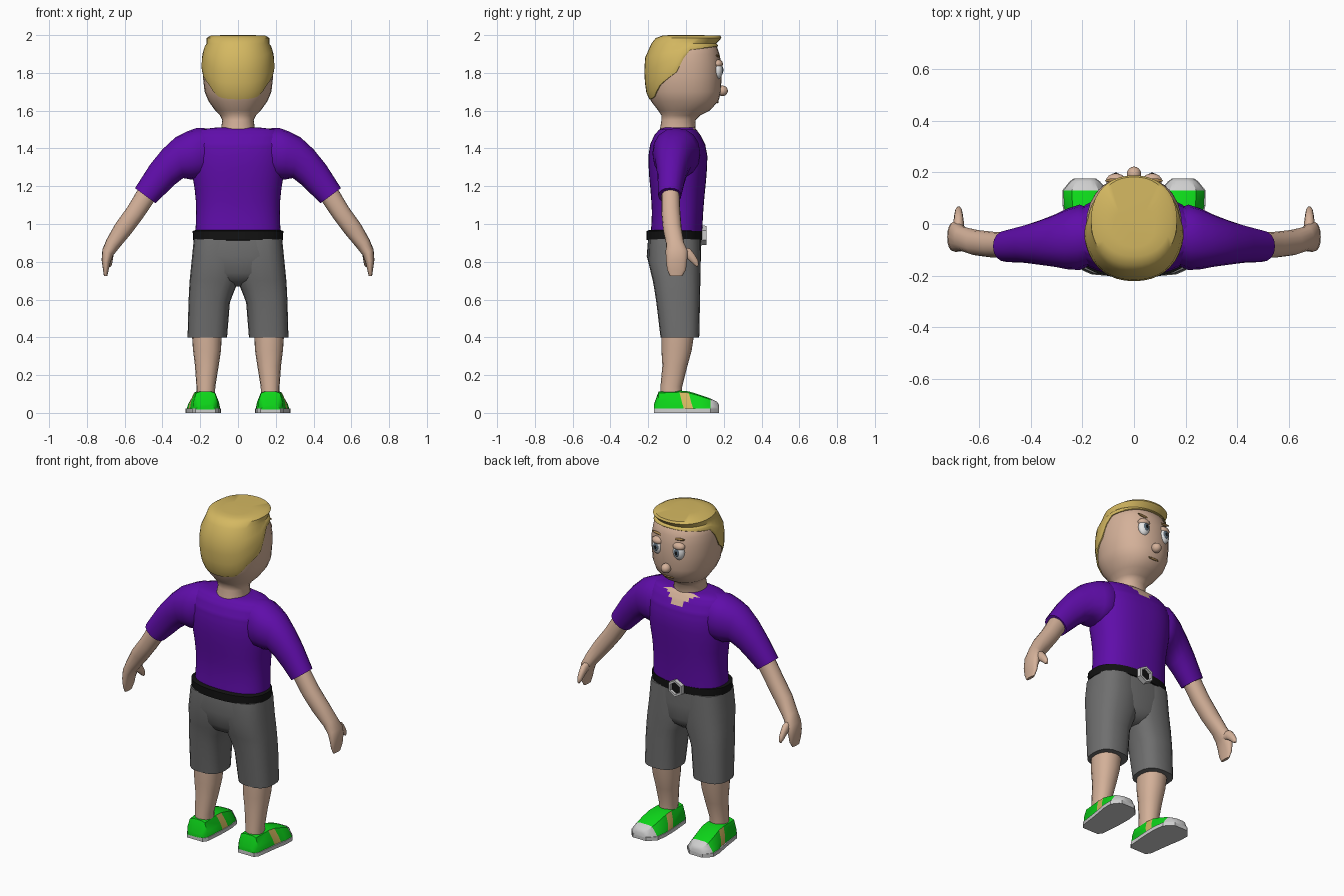
import bpy, bmesh, math
from mathutils import Vector

if "Cube" in bpy.data.objects:
    bpy.data.objects.remove(bpy.data.objects["Cube"])


def mat(name, r, g, b):
    m = bpy.data.materials.new(name)
    m.diffuse_color = (r, g, b, 1)
    m.use_nodes = True
    m.node_tree.nodes["Principled BSDF"].inputs["Base Color"].default_value = m.diffuse_color
    return m


SKIN = mat("skin", .66, .44, .32)
HAIR = mat("blond", .66, .48, .12)
PURPLE = mat("purple", .115, .004, .40)
GREY = mat("shorts_grey", .16, .16, .16)
BLACK = mat("black", .006, .006, .006)
GREEN = mat("green", .004, .68, .01)
SILVER = mat("light_grey", .62, .62, .62)
WHITE = mat("eye_white", .85, .85, .85)
SLATE = mat("iris_slate", .10, .14, .18)
BROWN = mat("brow_brown", .36, .21, .07)


def finish(name, bm, mats, rule=None, angle=40):
    bmesh.ops.recalc_face_normals(bm, faces=bm.faces[:])
    if rule:
        for f in bm.faces:
            f.material_index = rule(f.calc_center_median(), f.normal)
    me = bpy.data.meshes.new(name)
    bm.to_mesh(me)
    bm.free()
    ob = bpy.data.objects.new(name, me)
    bpy.context.collection.objects.link(ob)
    for m in mats:
        me.materials.append(m)
    bpy.ops.object.select_all(action='DESELECT')
    ob.select_set(True)
    bpy.context.view_layer.objects.active = ob
    bpy.ops.object.shade_smooth_by_angle(angle=math.radians(angle))
    return ob


def loft(name, rings, mats, rule=None, angle=40, closed=False):
    """Skin a list of equal point rings; cap the ends unless closed."""
    bm = bmesh.new()
    vs = [[bm.verts.new(p) for p in r] for r in rings]
    n = len(vs[0])
    pairs = list(zip(vs, vs[1:])) + ([(vs[-1], vs[0])] if closed else [])
    for a, b in pairs:
        for i in range(n):
            j = (i + 1) % n
            bm.faces.new((a[i], a[j], b[j], b[i]))
    if not closed:
        bm.faces.new(vs[0])
        bm.faces.new(vs[-1])
    return finish(name, bm, mats, rule, angle)


def oval(c, u, v, n=20, p=2.2):
    c, u, v = Vector(c), Vector(u), Vector(v)
    out = []
    for i in range(n):
        a = math.tau * i / n
        ca, sa = math.cos(a), math.sin(a)
        out.append(c + u * math.copysign(abs(ca) ** (2 / p), ca)
                   + v * math.copysign(abs(sa) ** (2 / p), sa))
    return out


def level(z, x0, x1, y0, y1, n=20, p=2.2):
    return oval(((x0 + x1) / 2, (y0 + y1) / 2, z), ((x1 - x0) / 2, 0, 0), (0, (y1 - y0) / 2, 0), n, p)


def limb(s, top, bot, y0, y1, n=16):
    """Arm section from its upper/outer and lower/inner points in x-z."""
    t, b = Vector((s * top[0], 0, top[1])), Vector((s * bot[0], 0, bot[1]))
    return oval((t + b) / 2 + Vector((0, (y0 + y1) / 2, 0)), (t - b) / 2, (0, (y1 - y0) / 2, 0), n)


def lerp(table, k):
    """Interpolate rows of a table keyed by ascending first column."""
    if k <= table[0][0]:
        return table[0][1:]
    for a, b in zip(table, table[1:]):
        if k <= b[0]:
            t = (k - a[0]) / (b[0] - a[0])
            return [p + (q - p) * t for p, q in zip(a[1:], b[1:])]
    return table[-1][1:]


def ball(name, c, r, m, tilt=0):
    bm = bmesh.new()
    bmesh.ops.create_uvsphere(bm, u_segments=16, v_segments=10, radius=1)
    for v in bm.verts:
        x, y, z = v.co.x * r[0], v.co.y * r[1], v.co.z * r[2]
        v.co = (c[0] + x, c[1] + y, c[2] + z + x * tilt)
    return finish(name, bm, [m])


# Head and neck: z, half width, back, front
HEAD = [(1.49, .092, -.14, .05), (1.55, .083, -.13, .05), (1.575, .095, -.13, .075),
        (1.6, .12, -.147, .125), (1.65, .156, -.185, .172), (1.7, .177, -.203, .185),
        (1.78, .186, -.212, .188), (1.85, .186, -.212, .187), (1.9, .18, -.205, .177),
        (1.95, .166, -.185, .16), (1.975, .13, -.14, .12)]
loft("head", [level(z, -h, h, a, b, 28) for z, h, a, b in HEAD], [SKIN], angle=60)


def face_y(x, z):
    h, a, b = lerp(HEAD, z)
    return (a + b) / 2 + (b - a) / 2 * (1 - abs(x / h) ** 2.2) ** (1 / 2.2)


# Hair: shell whose lower edge follows a hairline, then a flat overhanging top
HAIRLINE = [(-1, 1.66), (-.83, 1.67), (-.58, 1.74), (-.12, 1.81), (.08, 1.92), (1, 1.94)]
N = 40


def hair_ring(t, scale):
    pts = []
    for i in range(N):
        zb = lerp(HAIRLINE, math.sin(math.tau * i / N))[0]
        z = zb + (1.955 - zb) * t
        h, a, b = lerp(HEAD, z)
        c, d = (a + b) / 2, (b - a) / 2 * scale
        pts.append(level(z, -h * scale, h * scale, c - d, c + d, N)[i])
    return pts


rings = [hair_ring(.3, .95), hair_ring(0, .97), hair_ring(0, 1.03)]
rings += [hair_ring(t, 1.045) for t in (.12, .3, .5, .75, 1)]
rings += [level(1.985, -.166, .166, -.16, .188, N), level(1.997, -.145, .145, -.125, .182, N),
          level(2.0, -.08, .08, -.09, .07, N)]
loft("hair", rings, [HAIR], angle=45)

# Face details
ball("nose", (0, .192, 1.705), (.028, .03, .028), SKIN)
ball("mouth", (0, face_y(0, 1.645), 1.645), (.038, .006, .006), BROWN)
for s, side in ((-1, "left"), (1, "right")):
    x = .07 * s
    y = face_y(x, 1.815) - .008
    ball(side + "_eye", (x, y, 1.815), (.036, .026, .048), WHITE)
    ball(side + "_iris", (x, y + .019, 1.815), (.019, .009, .026), SLATE)
    ball(side + "_pupil", (x, y + .024, 1.815), (.009, .006, .013), BLACK)
    ball(side + "_eyelid", (x, y - .001, 1.848), (.038, .028, .024), SKIN)
    ball(side + "_brow", (x, face_y(x, 1.89), 1.89), (.042, .009, .007), BROWN, .12 * s)

# Shirt body, with the open V collar in skin colour
TORSO = [(.94, .226, -.187, .085), (1.05, .221, -.18, .09), (1.15, .224, -.185, .098),
         (1.25, .24, -.195, .108), (1.35, .25, -.2, .115), (1.42, .25, -.19, .102),
         (1.47, .24, -.168, .077), (1.5, .215, -.142, .055), (1.51, .12, -.12, .045)]
zs = [.94, 1.0, 1.06, 1.12, 1.18, 1.24, 1.3, 1.36, 1.39] + [1.41 + .01 * i for i in range(11)]
rings = []
for z in zs:
    h, a, b = lerp(TORSO, z)
    rings.append(level(z, -h, h, a, b, 56, 2.4))
loft("shirt", rings, [PURPLE, SKIN],
     lambda c, n: int(c.y > 0 and abs(c.x) < .1 and c.z > 1.42 + .85 * abs(c.x)), 60)

# Sleeves, forearms with hands, thumbs
SLEEVE = [((.1, 1.505), (.1, 1.28), -.13, .03), ((.22, 1.508), (.2, 1.24), -.178, .075),
          ((.27, 1.49), (.245, 1.235), -.175, .06), ((.33, 1.46), (.29, 1.243), -.165, .035),
          ((.40, 1.395), (.34, 1.205), -.157, .012), ((.465, 1.315), (.38, 1.165), -.15, -.005),
          ((.545, 1.19), (.437, 1.11), -.147, -.025)]
ARM = [((.52, 1.2), (.43, 1.14), -.13, -.035), ((.585, 1.09), (.505, 1.03), -.13, -.03),
       ((.65, 1.0), (.565, .95), -.122, -.023), ((.695, .92), (.632, .87), -.105, -.01),
       ((.718, .865), (.66, .835), -.108, .012), ((.722, .81), (.675, .795), -.105, .005),
       ((.715, .76), (.685, .755), -.1, 0), ((.71, .725), (.692, .725), -.085, -.02)]
THUMB = [(-.03, .855, .026), (.01, .845, .025), (.035, .82, .021), (.055, .795, .016), (.064, .78, .008)]
for s, side in ((-1, "left"), (1, "right")):
    loft(side + "_sleeve", [limb(s, *r) for r in SLEEVE], [PURPLE], angle=60)
    loft(side + "_arm", [limb(s, *r) for r in ARM], [SKIN], angle=60)
    loft(side + "_thumb", [oval((s * .678, y, z), (r * .8, 0, 0), (0, r * .5, r), 10)
                           for y, z, r in THUMB], [SKIN], angle=60)

# Belt and hexagonal buckle
loft("belt", [level(z, -h, h, -.205 - d, .083 + d, 32, 2.4) for z, h, d in
              ((.912, .225, -.01), (.916, .238, .004), (.962, .24, .004), (.968, .225, -.01))], [BLACK])


def hexagon(r, y):
    return [(r * math.sin(math.tau * i / 6), y, .94 + r * math.cos(math.tau * i / 6)) for i in range(6)]


loft("buckle", [hexagon(.053, .08), hexagon(.05, .108), hexagon(.036, .108), hexagon(.034, .08)],
     [SILVER], angle=20, closed=True)
loft("buckle_centre", [hexagon(.036, .078), hexagon(.036, .092)], [BLACK], angle=20)

# Shorts: hips plus two legs
loft("shorts_hips", [level(z, -h, h, a, b, 32, 2.5) for z, h, a, b in
                     ((.67, .03, -.10, .02), (.70, .13, -.162, .058), (.74, .22, -.185, .074),
                      (.83, .24, -.208, .08), (.93, .232, -.2, .08))], [GREY], angle=60)
SHORT = [(.4, .058, .267, -.135, .07), (.585, .043, .262, -.157, .074), (.65, .018, .259, -.167, .075),
         (.7, -.005, .256, -.176, .076), (.8, -.03, .246, -.2, .078), (.92, -.03, .234, -.195, .076)]
# Bare legs
LEG = [(.09, .122, .22, -.135, -.02), (.14, .12, .22, -.135, -.02), (.25, .102, .228, -.125, .008),
       (.33, .09, .238, -.13, .03), (.43, .085, .245, -.13, .045)]
# Shoes: y, centre x, bottom half width, top half width, height
SHOE = [(-.17, .172, .05, .035, .045), (-.145, .172, .068, .05, .113), (-.035, .175, .08, .053, .118),
        (.015, .178, .085, .055, .114), (.07, .183, .09, .055, .097), (.13, .188, .086, .052, .076),
        (.165, .19, .055, .036, .058), (.176, .19, .04, .025, .04)]


def shoe_section(s, y, cx, wb, wt, h):
    k = .025 if -.1 < y < .05 else 0
    half = [(wb, .018, k), ((wb * .6 + wt * .4) + .004, h * .5, k / 2), (wt, h * .93, 0), (wt * .55, h, 0)]
    pts = half + [(-w, z, d) for w, z, d in reversed(half)]
    return [(s * (cx + w), y + d, z) for w, z, d in pts]


def shoe_colour(c, n):
    if c.y > .135:
        return 2
    return int(-.03 < c.y < .04 and abs(n.x) > .45)


for s, side in ((-1, "left"), (1, "right")):
    loft(side + "_shorts_leg", [level(z, s * a, s * b, c, d, 20, 2.6) for z, a, b, c, d in SHORT],
         [GREY], angle=60)
    loft(side + "_leg", [level(z, s * a, s * b, c, d, 16) for z, a, b, c, d in LEG], [SKIN], angle=60)
    loft(side + "_shoe", [shoe_section(s, *r) for r in SHOE], [GREEN, HAIR, SILVER], shoe_colour, 35)
    edge = [(s * (cx + w + .003), y) for y, cx, w, _, _ in SHOE]
    edge += [(s * (cx - w - .003), y) for y, cx, w, _, _ in reversed(SHOE)]
    loft(side + "_sole", [[(x, y, z) for x, y in edge] for z in (0, .022)], [SILVER], angle=30)
